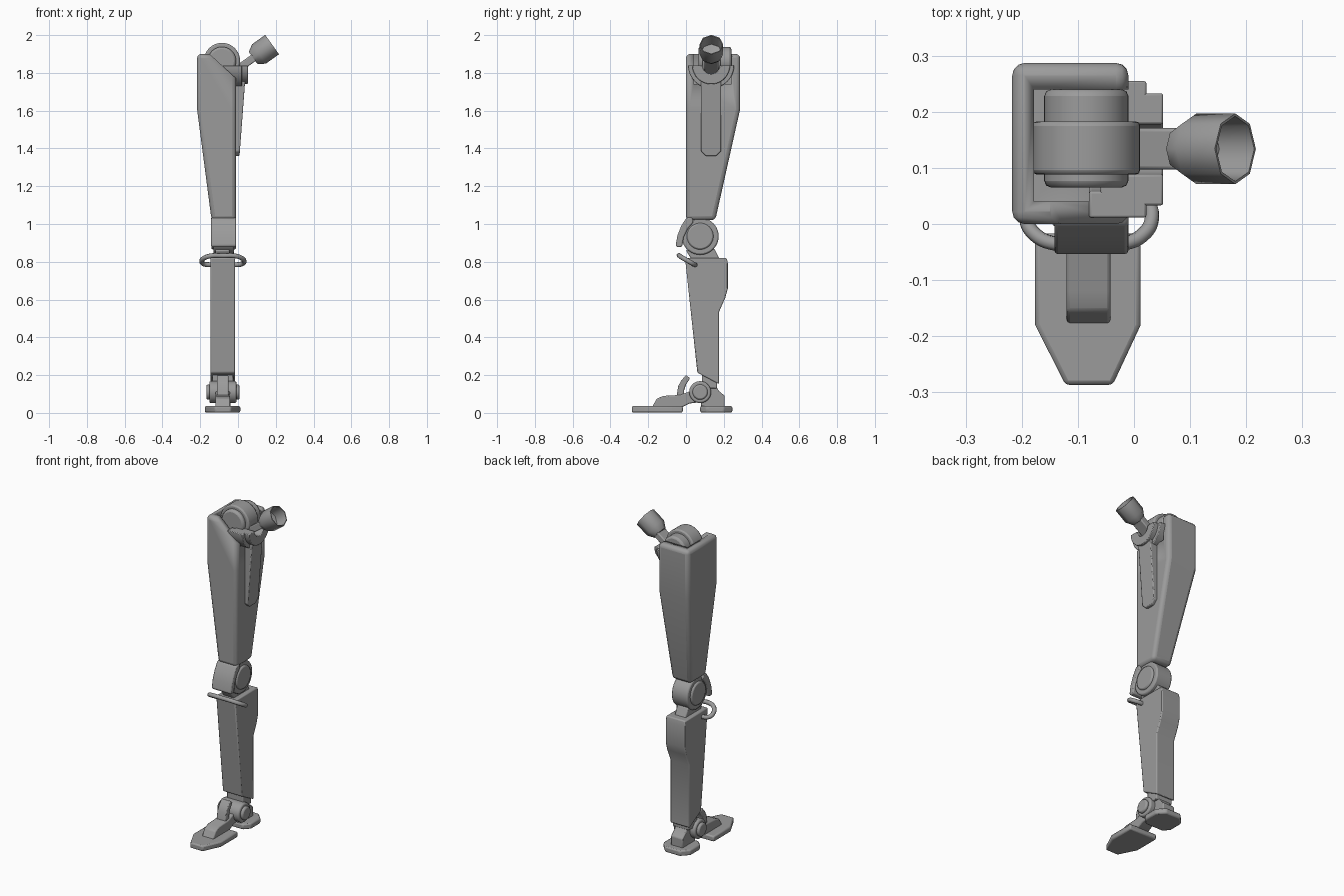
import bpy, bmesh, math
from mathutils import Vector

if "Cube" in bpy.data.objects:
    bpy.data.objects.remove(bpy.data.objects["Cube"])

metal = bpy.data.materials.new("grey_metal")
metal.diffuse_color = (0.33, 0.33, 0.33, 1)
metal.use_nodes = True
metal.node_tree.nodes["Principled BSDF"].inputs["Base Color"].default_value = metal.diffuse_color
CX = -0.08  # centre line of the leg in x


def finish(name, bm, bevel=0.0, segments=2, angle=35):
    bmesh.ops.recalc_face_normals(bm, faces=bm.faces)
    me = bpy.data.meshes.new(name)
    bm.to_mesh(me)
    bm.free()
    me.materials.append(metal)
    ob = bpy.data.objects.new(name, me)
    bpy.context.collection.objects.link(ob)
    if bevel:
        m = ob.modifiers.new("bevel", 'BEVEL')
        m.width, m.segments, m.limit_method = bevel, segments, 'ANGLE'
        m.angle_limit = math.radians(30)
    bpy.context.view_layer.objects.active = ob
    ob.select_set(True)
    bpy.ops.object.shade_smooth_by_angle(angle=math.radians(angle))
    ob.select_set(False)
    return ob


def loft(name, rings, bevel=0.0, segments=2, closed=False, angle=35):
    """Skin a list of equal-length point rings."""
    bm = bmesh.new()
    vs = [[bm.verts.new(p) for p in r] for r in rings]
    n = len(rings[0])
    pairs = list(zip(vs, vs[1:])) + ([(vs[-1], vs[0])] if closed else [])
    for a, b in pairs:
        for i in range(n):
            j = (i + 1) % n
            bm.faces.new((a[i], a[j], b[j], b[i]))
    if not closed:
        bm.faces.new(vs[0])
        bm.faces.new(vs[-1])
    return finish(name, bm, bevel, segments, angle)


def prism(name, axis, pts, lo, hi, bevel=0.0, segments=2):
    """Extrude a 2D outline along x (y,z), y (x,z) or z (x,y)."""
    place = {'x': lambda a, b, t: (t, a, b), 'y': lambda a, b, t: (a, t, b),
             'z': lambda a, b, t: (a, b, t)}[axis]
    return loft(name, [[place(a, b, t) for a, b in pts] for t in (lo, hi)], bevel, segments)


def arc(c, r, a0, a1, n):
    return [(c[0] + r * math.cos(math.radians(a0 + (a1 - a0) * i / n)),
             c[1] + r * math.sin(math.radians(a0 + (a1 - a0) * i / n))) for i in range(n + 1)]


def disc(name, axis, c, r, lo, hi, bevel=0.008):
    return prism(name, axis, arc(c, r, 0, 360, 40)[:-1], lo, hi, bevel)


def rect(x0, x1, y0, y1, z):
    return [(x0, y0, z), (x1, y0, z), (x1, y1, z), (x0, y1, z)]


def cut(ob, cutter):
    cutter.hide_render = True
    cutter.hide_viewport = True
    m = ob.modifiers.new("cut", 'BOOLEAN')
    m.operation, m.object, m.solver = 'DIFFERENCE', cutter, 'EXACT'


# Thigh shell with hip slot and sloping front wall
thigh = loft("thigh", [rect(-0.14, -0.01, 0, 0.155, 1.02),
                       rect(-0.217, -0.01, 0, 0.287, 1.61),
                       rect(-0.217, -0.01, 0, 0.287, 1.90)], 0.022, 3)
cut(thigh, prism("slot_cutter", 'y', [(-0.178, 1.74), (0.1, 1.74), (0.1, 2.1), (-0.178, 2.1)], 0.04, 0.24))
cut(thigh, prism("slope_cutter", 'y', [(-0.15, 1.9), (0.01, 1.752), (0.1, 2.1), (-0.15, 2.1)], -0.1, 0.1))

# Hip joint
HIP = (-0.085, 1.863)
disc("hip_drum", 'y', HIP, 0.096, 0.088, 0.183)
disc("hip_axle", 'y', HIP, 0.075, 0.065, 0.24, 0.012)
SOCKET = (0.133, 1.84)
prism("socket_backing", 'x', arc(SOCKET, 0.122, 180, 360, 24) + arc(SOCKET, 0.075, 360, 180, 24),
      -0.08, 0.022, 0.004)
prism("socket_cradle", 'x', arc(SOCKET, 0.10, 180, 360, 24) + arc(SOCKET, 0.045, 360, 180, 24),
      -0.06, 0.052, 0.004)

# Side panel on the outside of the thigh
loft("side_panel", [[(x, y, z) for y, z in
                     ((0.08, 1.76), (0.08, 1.385), (0.105, 1.36), (0.16, 1.36), (0.185, 1.385), (0.185, 1.76))]
                    for x in (-0.03, 0.04)], 0.005)
for v in bpy.data.objects["side_panel"].data.vertices:
    if v.co.x > 0:
        v.co.x = 0.008 + (v.co.z - 1.36) * 0.075

# Hip arm and hollow cup
AX = Vector((0.81, 0, 0.58)).normalized()
UP = Vector((-AX.z, 0, AX.x))
BASE = Vector((0.087, 0.134, 1.883))


def ring(t, r, n=8):
    return [BASE + AX * t + UP * (r * math.cos(2 * math.pi * i / n))
            + Vector((0, r * math.sin(2 * math.pi * i / n), 0)) for i in range(n)]


loft("hip_cup", [ring(-0.008, 0.002), ring(-0.008, 0.04), ring(0.03, 0.063), ring(0.115, 0.063),
                 ring(0.115, 0.058), ring(0.04, 0.056), ring(0.03, 0.002)], angle=50)
loft("hip_arm", [[BASE + AX * t + UP * u + Vector((0, w, 0)) for u, w in
                  ((-0.02, -0.037), (0.02, -0.037), (0.02, 0.037), (-0.02, 0.037))]
                 for t in (-0.14, 0.0)], 0.006)

# Knee joint and knee pad
KNEE = (0.075, 0.935)
disc("knee_drum", 'x', KNEE, 0.098, -0.13, -0.022)
disc("knee_cap_discs", 'x', KNEE, 0.07, -0.141, -0.011)
prism("knee_pad", 'x', [(0.03, 1.04), (0.0, 1.03), (-0.025, 0.99), (-0.045, 0.94), (-0.055, 0.885),
                        (-0.045, 0.876), (-0.02, 0.88), (-0.012, 0.93), (0.01, 0.975), (0.04, 1.01)],
      -0.142, -0.01, 0.008)
prism("knee_neck", 'x', [(0.0, 0.86), (0.03, 0.81), (0.18, 0.81), (0.15, 0.87), (0.075, 0.9)],
      -0.12, -0.045, 0.006)

# Shin
prism("shin", 'x', [(-0.005, 0.82), (0.06, 0.213), (0.175, 0.152), (0.175, 0.535), (0.208, 0.61),
                    (0.222, 0.66), (0.222, 0.79), (0.215, 0.82)], -0.146, -0.016, 0.006)

# Guard bar in front of the shin, bent back into both sides
half = [(0.0, -0.035, 0.832), (0.06, -0.035, 0.832), (0.095, -0.02, 0.822), (0.112, 0.01, 0.805),
        (0.104, 0.036, 0.79), (0.05, 0.05, 0.783)]
path = [(-x, y, z) for x, y, z in half[:0:-1]] + half
cu = bpy.data.curves.new("guard_bar", 'CURVE')
cu.dimensions, cu.bevel_depth, cu.bevel_resolution, cu.resolution_u = '3D', 0.013, 2, 5
sp = cu.splines.new('BEZIER')
sp.bezier_points.add(len(path) - 1)
for bp, p in zip(sp.bezier_points, path):
    bp.co = (p[0] + CX, p[1], p[2])
    bp.handle_left_type = bp.handle_right_type = 'AUTO'
cu.materials.append(metal)
bpy.context.collection.objects.link(bpy.data.objects.new("guard_bar", cu))

# Ankle joint
ANKLE = (0.075, 0.11)
disc("ankle_drum", 'x', ANKLE, 0.058, -0.152, -0.008)
disc("ankle_caps", 'x', ANKLE, 0.04, -0.168, 0.008)
prism("ankle_neck", 'x', [(0.085, 0.13), (0.085, 0.22), (0.165, 0.2), (0.165, 0.13)],
      -0.135, -0.025, 0.005)


def sole(name, pts):
    prism(name, 'z', pts, 0.002, 0.036, 0.008)


# Heel
sole("heel_sole", [(-0.14, 0.075), (-0.02, 0.075), (0.012, 0.11), (0.012, 0.2),
                   (-0.03, 0.245), (-0.13, 0.245), (-0.172, 0.2), (-0.172, 0.11)])
prism("heel_post", 'x', [(0.08, 0.03), (0.08, 0.14), (0.155, 0.15), (0.175, 0.115), (0.205, 0.09), (0.205, 0.03)],
      -0.12, -0.04, 0.006)

# Toe
sole("toe_sole", [(-0.176, -0.017), (-0.176, -0.18), (-0.122, -0.287), (-0.038, -0.287),
                  (0.012, -0.18), (0.012, -0.017)])
prism("toe_link", 'x', [(-0.18, 0.03), (-0.155, 0.075), (-0.12, 0.09), (-0.03, 0.095), (0.06, 0.13),
                        (0.06, 0.055), (0.02, 0.05), (-0.02, 0.03)], -0.12, -0.042, 0.006)
prism("instep_hook", 'x', [(-0.05, 0.08), (-0.042, 0.14), (-0.025, 0.172), (0.0, 0.2), (0.022, 0.183),
                           (0.0, 0.15), (-0.01, 0.12), (-0.01, 0.08)], -0.112, -0.05, 0.005)
